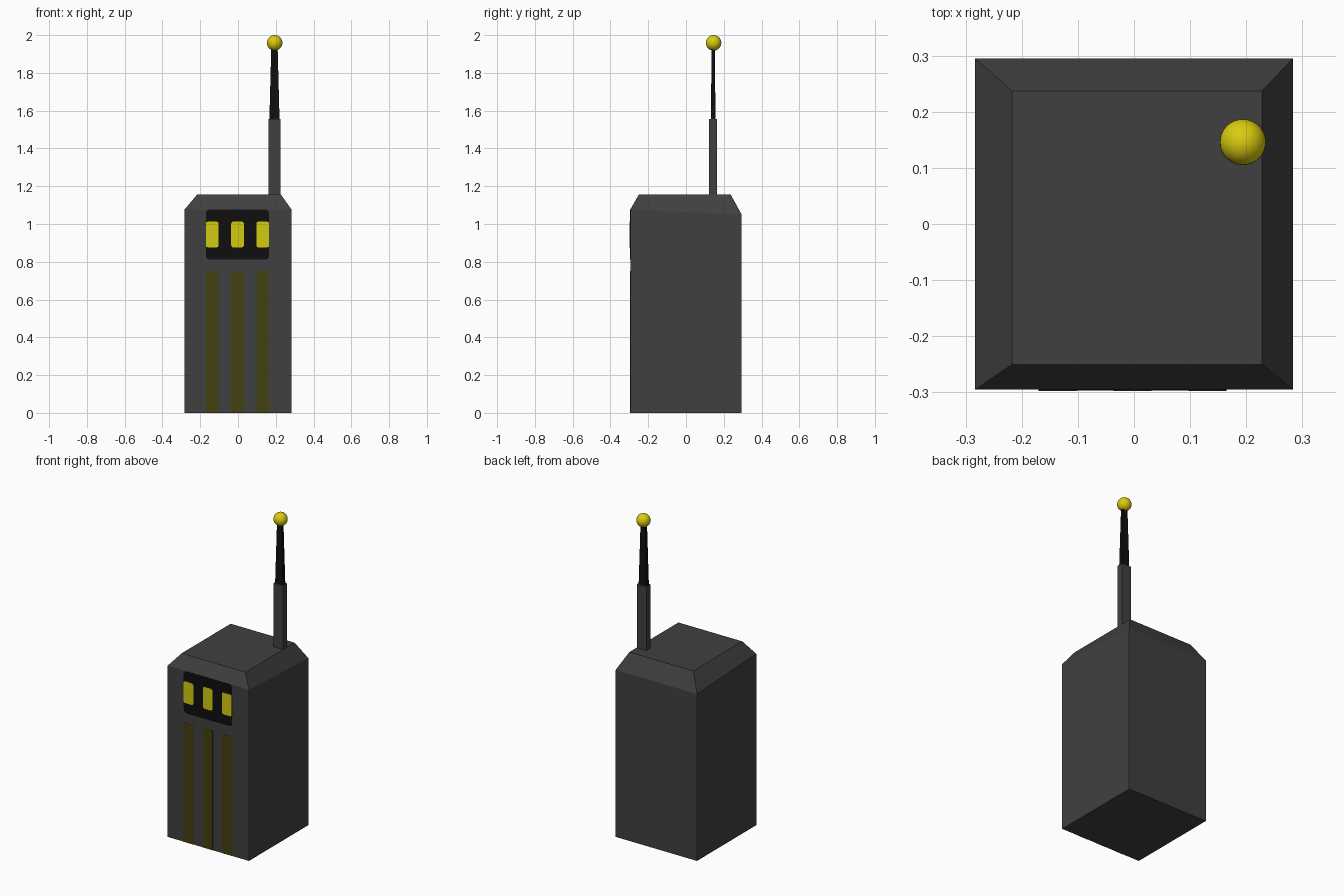
import bpy, bmesh, math

if "Cube" in bpy.data.objects:
    bpy.data.objects.remove(bpy.data.objects["Cube"])


def material(name, rgb):
    m = bpy.data.materials.new(name)
    m.diffuse_color = (*rgb, 1)
    m.use_nodes = True
    m.node_tree.nodes["Principled BSDF"].inputs["Base Color"].default_value = m.diffuse_color
    return m


GREY = material("dark_grey", (0.051, 0.051, 0.051))
BLACK = material("black", (0.0045, 0.0045, 0.0045))
YELLOW = material("bright_yellow", (0.65, 0.60, 0.005))
BALL = material("golden_yellow", (0.71, 0.60, 0.005))
OLIVE = material("dark_olive", (0.056, 0.052, 0.005))

FRONT = -0.295


def finish(bm, name, mat):
    bmesh.ops.recalc_face_normals(bm, faces=bm.faces)
    me = bpy.data.meshes.new(name)
    bm.to_mesh(me)
    bm.free()
    me.materials.append(mat)
    ob = bpy.data.objects.new(name, me)
    bpy.context.collection.objects.link(ob)
    return ob


def loft(name, rings, mat):
    """Skin a stack of equal-length rings and cap both ends."""
    bm = bmesh.new()
    vs = [[bm.verts.new(p) for p in r] for r in rings]
    n = len(vs[0])
    for a, b in zip(vs, vs[1:]):
        for i in range(n):
            j = (i + 1) % n
            bm.faces.new((a[i], a[j], b[j], b[i]))
    bm.faces.new(vs[0][::-1])
    bm.faces.new(vs[-1])
    return finish(bm, name, mat)


def rect(x0, x1, y0, y1, z_front, z_back=None):
    zb = z_front if z_back is None else z_back
    return [(x0, y0, z_front), (x1, y0, z_front), (x1, y1, zb), (x0, y1, zb)]


def plate(name, x0, x1, z0, z1, depth, mat, radius=0.0):
    """Thin plate on the front face, optionally with rounded corners."""
    steps = 3 if radius else 0
    outline = []
    corners = ((x1, z1, -1, -1), (x0, z1, 1, -1), (x0, z0, 1, 1), (x1, z0, -1, 1))
    for k, (x, z, sx, sz) in enumerate(corners):
        for s in range(steps + 1):
            a = math.pi / 2 * (k + s / max(steps, 1))
            outline.append((x + sx * radius + radius * math.cos(a),
                            z + sz * radius + radius * math.sin(a)))
    return loft(name, [[(x, y, z) for x, z in outline]
                       for y in (FRONT + 0.001, FRONT - depth)], mat)


# Body with sloped shoulders, lower at the back
loft("body", [rect(-0.283, 0.283, FRONT, 0.295, 0),
              rect(-0.283, 0.283, FRONT, 0.295, 1.077, 1.05),
              rect(-0.217, 0.228, -0.25, 0.237, 1.155)], GREY)

# Display panel, lit windows and the stripes below them
plate("display_panel", -0.17, 0.165, 0.812, 1.076, 0.0015, BLACK, 0.02)
for i in range(3):
    x = -0.17 + i * 0.1335
    plate(f"window_{i + 1}", x, x + 0.068, 0.876, 1.013, 0.003, YELLOW, 0.012)
    plate(f"stripe_{i + 1}", x, x + 0.068, 0.0, 0.75, 0.0015, OLIVE)

# Antenna: base, tapered rod and ball tip
AX, AY = 0.193, 0.144


def antenna_ring(w, d, z):
    return rect(AX - w / 2, AX + w / 2, AY - d / 2, AY + d / 2, z)


loft("antenna_base", [antenna_ring(0.065, 0.042, 1.15),
                      antenna_ring(0.065, 0.042, 1.555)], GREY)
loft("antenna_rod", [antenna_ring(0.054, 0.025, 1.55),
                     antenna_ring(0.033, 0.016, 1.95)], BLACK)
bm = bmesh.new()
bmesh.ops.create_uvsphere(bm, u_segments=32, v_segments=16, radius=0.041)
bmesh.ops.translate(bm, verts=bm.verts, vec=(AX + 0.001, AY + 0.002, 1.959))
for f in bm.faces:
    f.smooth = True
finish(bm, "antenna_ball", BALL)
